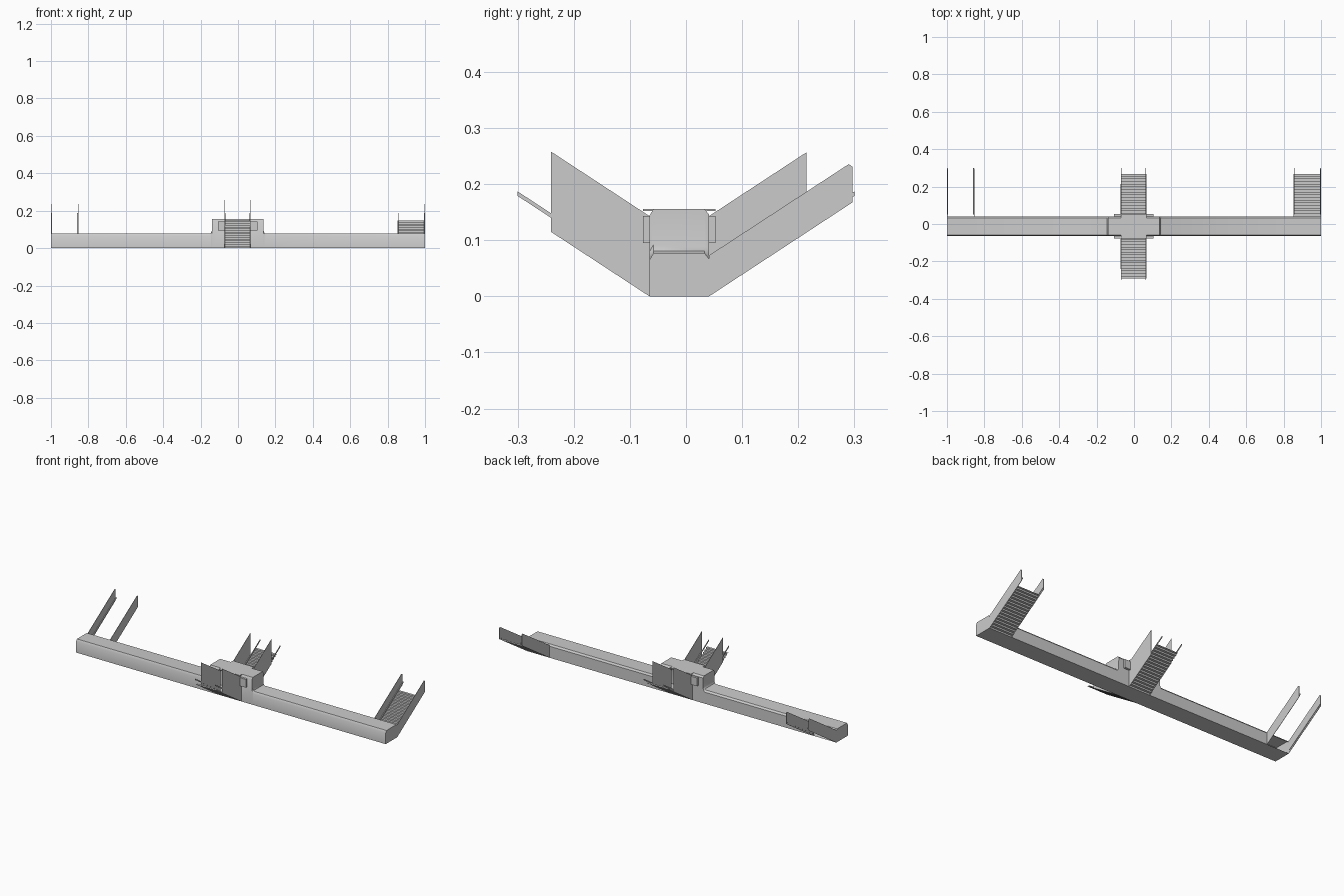
import bpy, bmesh

if "Cube" in bpy.data.objects:
    bpy.data.objects.remove(bpy.data.objects["Cube"])

SLOPE = 0.655
FRONT, BACK = -0.065, 0.041

def make(name, bm):
    me = bpy.data.meshes.new(name)
    bm.to_mesh(me)
    bm.free()
    ob = bpy.data.objects.new(name, me)
    bpy.context.collection.objects.link(ob)
    return ob

def prism(name, pts, x, t=0.002):
    """Extrude a (y, z) outline along x, centred on x."""
    bm = bmesh.new()
    f = bm.faces.new([bm.verts.new((x - t / 2, y, z)) for y, z in pts])
    r = bmesh.ops.extrude_face_region(bm, geom=[f])
    bmesh.ops.translate(bm, vec=(t, 0, 0),
                        verts=[v for v in r["geom"] if isinstance(v, bmesh.types.BMVert)])
    bmesh.ops.recalc_face_normals(bm, faces=bm.faces)
    return make(name, bm)

def box(name, x0, x1, y0, y1, z0, z1):
    return prism(name, [(y0, z0), (y1, z0), (y1, z1), (y0, z1)], (x0 + x1) / 2, x1 - x0)

# Hall shell: lofted cross-sections, open where the stairs enter
def section(h):
    return [(FRONT, 0), (FRONT, h - .012), (FRONT + .007, h),
            (BACK - .008, h), (BACK, h - .01), (BACK, 0)]

LOW, HIGH = 0.077, 0.156
stations = [(-1, LOW), (-.855, LOW), (-.152, LOW), (-.145, .081), (-.14, .092), (-.139, HIGH),
            (-.07, HIGH), (.066, HIGH), (.136, HIGH), (.137, .092), (.142, .081), (.149, LOW),
            (.853, LOW), (1, LOW)]
bm = bmesh.new()
rings = [[bm.verts.new((x, y, z)) for y, z in section(h)] for x, h in stations]
for i, (a, b) in enumerate(zip(rings, rings[1:])):
    for k in range(6):
        end_opening = i in (0, len(rings) - 2) and k == 4
        mid_opening = i == 6 and k in (0, 4)
        if end_opening or mid_opening:
            continue
        j = (k + 1) % 6
        bm.faces.new((a[k], a[j], b[j], b[k]))
bm.faces.new(rings[0])
bm.faces.new(rings[-1])
bmesh.ops.recalc_face_normals(bm, faces=bm.faces)
hall = make("hall_shell", bm)

# Stairs: folded treads and risers
def stairs(name, x0, x1, start, d, n=16, run=0.0142):
    bm = bmesh.new()
    path = [(start, 0)]
    for i in range(n):
        y, z = path[-1]
        path += [(y, z + run * SLOPE), (y + d * run, z + run * SLOPE)]
    rows = [[bm.verts.new((x, y, z)) for x in (x0, x1)] for y, z in path]
    for a, b in zip(rows, rows[1:]):
        bm.faces.new((a[0], a[1], b[1], b[0]) if d > 0 else (a[1], a[0], b[0], b[1]))
    return make(name, bm)

# Sloping handrail beside a flight
def rail(name, x, start, d):
    s, e = start + d * .01, d * .3
    za = .187 - SLOPE * abs(e - s)
    prism(name, [(s, za), (e, .187), (e, .179), (s, za - .008)], x, .003)

# Sloping side wall: tall beside the middle box, low at the ends
def wall(name, x, start, d, reach, h, chamfer=0):
    L = abs(d * reach - start)
    z = L * SLOPE
    e = d * reach
    pts = [(start, 0), (e, z), (e, z + h - chamfer)]
    if chamfer:
        pts.append((e - d * .007, z + h - .005))
    prism(name, pts + [(start, h)], x)

# Middle flights
for tag, start, d, reach in (("front", FRONT, -1, .241), ("back", BACK, 1, .215)):
    stairs(tag + "_stairs", -.07, .066, start, d)
    for side, x, s in (("left", -.07, 1), ("right", .066, -1)):
        wall(f"{tag}_{side}_wall", x, start, d, reach, .143)
        rail(f"{tag}_{side}_rail", x + s * .003, start, d)
        # side panels beside each mouth
        x0, x1 = sorted((x, x - s * .038))
        y0, y1 = sorted((start, start + d * .012))
        box(f"{tag}_{side}_panel", x0, x1, y0, y1, .095, .143)
    # canopy over the mouth
    y0, y1 = sorted((start - d * .01, start + d * .012))
    box(tag + "_canopy", -.07, .066, y0, y1, .152, .156)

# End flights: the left one has walls only
stairs("right_end_stairs", .853, 1, BACK, 1)
for side, xs in (("left", (-.999, -.855)), ("right", (.853, .999))):
    for i, x in enumerate(xs):
        wall(f"{side}_end_wall_{i}", x, BACK, 1, .297, .073, .01)
        rail(f"{side}_end_rail_{i}", x + (.003 if i == 0 else -.003), BACK, 1)

# Smooth the hall edges
bpy.ops.object.select_all(action='DESELECT')
hall.select_set(True)
bpy.context.view_layer.objects.active = hall
bpy.ops.object.shade_smooth_by_angle(angle=0.6)
